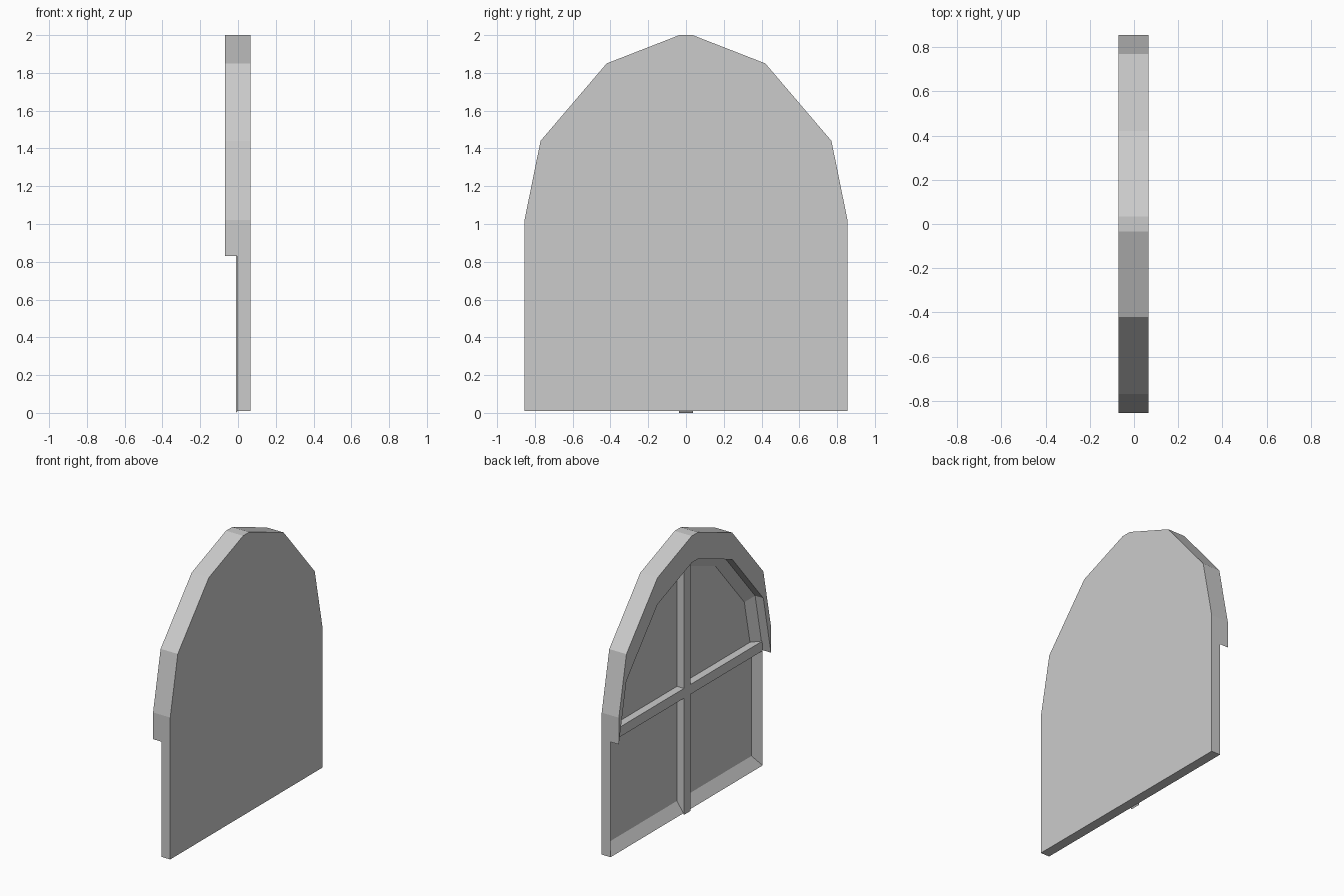
import bpy, bmesh

if "Cube" in bpy.data.objects:
    bpy.data.objects.remove(bpy.data.objects["Cube"])

FRONT, BACK, HOOD, GLASS = 0.065, -0.005, -0.07, 0.045
DROP = 0.19
ARCH = [(0.855, 1.02), (0.77, 1.44), (0.42, 1.85), (0.035, 2.0)]
LOW_ARCH = [(y, z - DROP) for y, z in ARCH]
SILL = [(0.855, 0.01)]
PANE = [(0.80, 0.085), (0.80, 0.82), (0.72, 1.21), (0.395, 1.59), (0.03, 1.73)]


def mirrored(half):
    return half + [(-y, z) for y, z in reversed(half)]


def ring(bm, half, x):
    return [bm.verts.new((x, y, z)) for y, z in mirrored(half)]


def bridge(bm, a, b, closed=True):
    n = len(a)
    for i in range(n if closed else n - 1):
        j = (i + 1) % n
        bm.faces.new((a[i], a[j], b[j], b[i]))


def finish(bm, name):
    bmesh.ops.remove_doubles(bm, verts=bm.verts, dist=0.0001)
    bmesh.ops.recalc_face_normals(bm, faces=bm.faces)
    mesh = bpy.data.meshes.new(name)
    bm.to_mesh(mesh)
    bm.free()
    ob = bpy.data.objects.new(name, mesh)
    bpy.context.collection.objects.link(ob)
    return ob


# Arched body: flat front, outer rim, splayed reveal and recessed pane
bm = bmesh.new()
front = ring(bm, SILL + ARCH, FRONT)
rim = ring(bm, SILL + ARCH, BACK)
opening = ring(bm, SILL + LOW_ARCH, BACK)
pane = ring(bm, PANE, GLASS)
bm.faces.new(front)
bridge(bm, front, rim)
bridge(bm, opening, pane)
bm.faces.new(pane)
finish(bm, "window_body")

# Projecting arch hood: the arch swept down by a constant drop
bm = bmesh.new()
rings = [ring(bm, h, x) for h, x in
         ((ARCH, HOOD), (LOW_ARCH, HOOD), (LOW_ARCH, BACK), (ARCH, BACK))]
for i in range(4):
    bridge(bm, rings[i], rings[(i + 1) % 4], closed=False)
for e in (0, -1):
    bm.faces.new([r[e] for r in rings])
finish(bm, "arch_hood")


def bar(name, profile, half_width):
    """Extrude an x-z profile along y."""
    bm = bmesh.new()
    a = [bm.verts.new((x, -half_width, z)) for x, z in profile]
    b = [bm.verts.new((x, half_width, z)) for x, z in profile]
    bridge(bm, a, b)
    bm.faces.new(a)
    bm.faces.new(b)
    finish(bm, name)


# Glazing bars, the upright one cut to the slope of the sill
bar("upright_bar", [(-0.01, 0.0), (0.05, 0.085), (0.05, 1.74), (-0.01, 1.815)], 0.037)
bar("cross_bar", [(-0.01, 0.83), (0.05, 0.83), (0.05, 0.90), (-0.01, 0.90)], 0.845)
